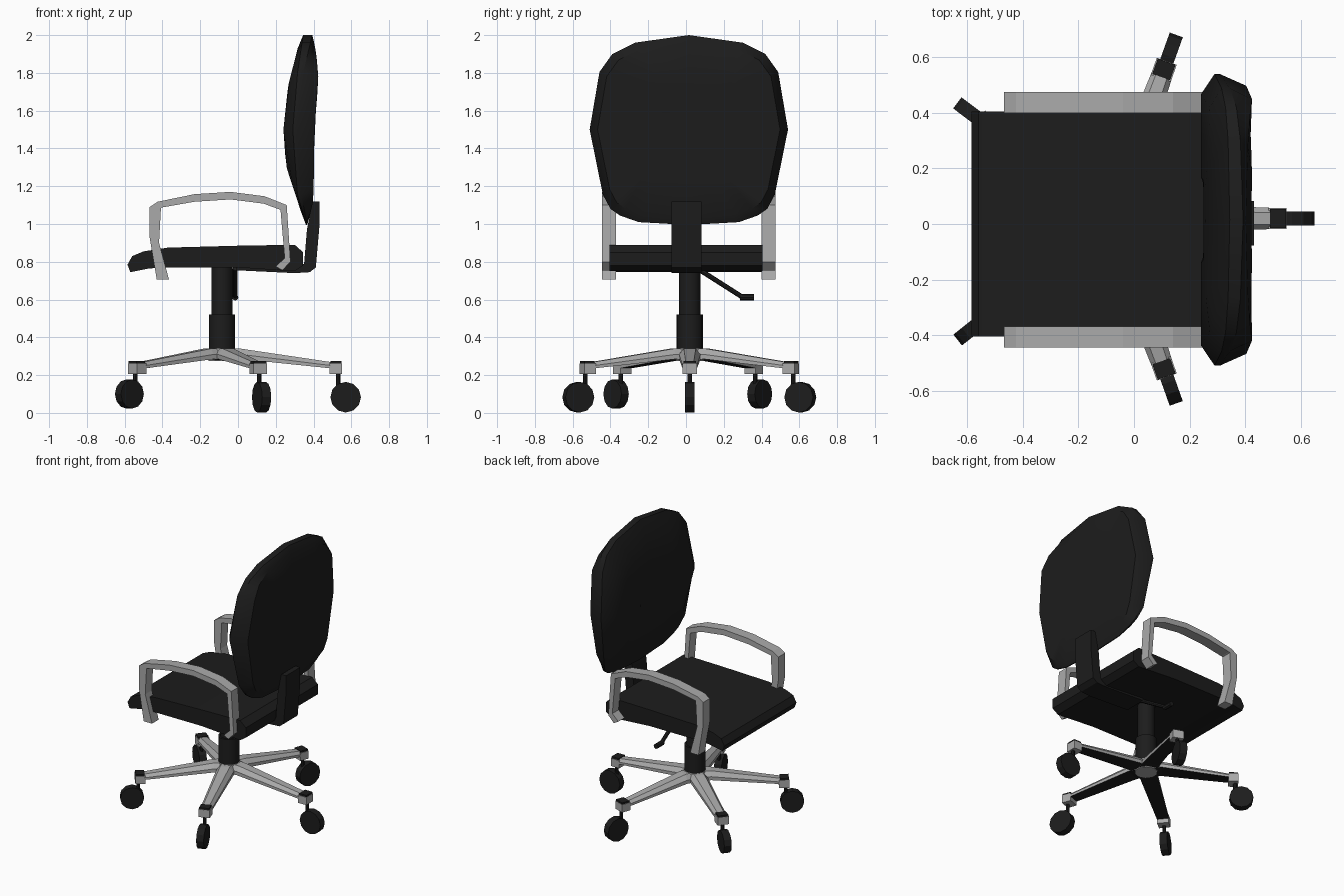
import bpy, bmesh, math
from mathutils import Vector, Matrix

if "Cube" in bpy.data.objects:
    bpy.data.objects.remove(bpy.data.objects["Cube"])

CY = 0.015                       # centre line of the chair
HUB = Vector((-0.085, 0.02, 0))  # axis of column and base


def material(name, v):
    m = bpy.data.materials.new(name)
    m.diffuse_color = (v, v, v, 1)
    m.use_nodes = True
    m.node_tree.nodes["Principled BSDF"].inputs["Base Color"].default_value = m.diffuse_color
    return m


BLACK = material("black", 0.012)
GREY = material("grey", 0.4)


def finish(name, bm, mats, smooth=None):
    bmesh.ops.recalc_face_normals(bm, faces=bm.faces)
    me = bpy.data.meshes.new(name)
    bm.to_mesh(me)
    bm.free()
    ob = bpy.data.objects.new(name, me)
    bpy.context.collection.objects.link(ob)
    for m in mats:
        me.materials.append(m)
    if smooth:
        bpy.context.view_layer.objects.active = ob
        ob.select_set(True)
        bpy.ops.object.shade_smooth_by_angle(angle=math.radians(smooth))
        ob.select_set(False)
    return ob


def loft(bm, rings, caps=True):
    vs = [[bm.verts.new(p) for p in r] for r in rings]
    n = len(vs[0])
    for a, b in zip(vs, vs[1:]):
        for i in range(n):
            bm.faces.new((a[i], a[(i + 1) % n], b[(i + 1) % n], b[i]))
    if caps:
        bm.faces.new(vs[0])
        bm.faces.new(vs[-1])
    return vs


def prism(name, pts, y0, y1, mat, smooth=None):
    bm = bmesh.new()
    loft(bm, [[(x, y, z) for x, z in pts] for y in (y0, y1)])
    return finish(name, bm, [mat], smooth)


def tube(name, a, b, r, segs, mat, smooth=40):
    a, b = Vector(a), Vector(b)
    rot = (b - a).to_track_quat('Z', 'Y').to_matrix().to_4x4()
    bm = bmesh.new()
    bmesh.ops.create_cone(bm, cap_ends=True, segments=segs, radius1=r, radius2=r,
                          depth=(b - a).length,
                          matrix=Matrix.Translation((a + b) / 2) @ rot)
    return finish(name, bm, [mat], smooth)


def interp(table, z):
    for (z0, x0), (z1, x1) in zip(table, table[1:]):
        if z <= z1:
            t = max(0, (z - z0) / (z1 - z0))
            return x0 + t * (x1 - x0)
    return table[-1][1]


# Seat cushion
prism("seat", [(-0.57, 0.745), (-0.585, 0.785), (-0.56, 0.83), (-0.5, 0.855), (-0.37, 0.875),
               (0, 0.885), (0.3, 0.89), (0.345, 0.85), (0.345, 0.78), (0.3, 0.75),
               (0, 0.77), (-0.36, 0.77), (-0.47, 0.765)], -0.405, 0.405, BLACK, 35)

# Bracket from under the seat up to the backrest
prism("back_bracket", [(-0.01, 0.775), (-0.01, 0.755), (0.3, 0.74), (0.38, 0.745), (0.412, 0.77),
                       (0.432, 1.0), (0.432, 1.118), (0.395, 1.118), (0.365, 0.97),
                       (0.35, 0.79), (0.29, 0.775)], -0.077, 0.082, BLACK)

# Backrest: rim outline with curved front and rear skins
half = [(0, 2.0), (0.285, 1.96), (0.405, 1.90), (0.473, 1.805), (0.525, 1.5),
        (0.455, 1.155), (0.415, 1.08), (0.365, 1.045), (0.265, 1.01), (0, 0.995)]
outline = half + [(-y, z) for y, z in half[-2:0:-1]]
FRONT = [(1.0, 0.355), (1.305, 0.255), (1.495, 0.24), (1.73, 0.265), (1.965, 0.325), (2.0, 0.34)]
RIM_F = [(1.0, 0.36), (1.155, 0.315), (1.5, 0.29), (1.8, 0.315), (2.0, 0.345)]
RIM_R = [(1.0, 0.366), (1.155, 0.335), (1.5, 0.31), (1.8, 0.345), (2.0, 0.393)]
REAR = [(1.0, 0.37), (1.13, 0.40), (1.47, 0.402), (1.69, 0.42), (1.78, 0.425), (1.9, 0.415), (2.0, 0.395)]


def ring(table, s):
    pts = [(y * s, 1.5 + (z - 1.5) * s) for y, z in outline]
    return [(interp(table, z), CY + y, z) for y, z in pts]


bm = bmesh.new()
loops = loft(bm, [ring(FRONT, 0.3), ring(FRONT, 0.6), ring(FRONT, 0.86), ring(RIM_F, 1),
                  ring(RIM_R, 1), ring(REAR, 0.92), ring(REAR, 0.6), ring(REAR, 0.3)])
finish("backrest", bm, [BLACK], 35)

# Armrests: one bent strip on each side
outer = [(-0.43, 0.705), (-0.468, 0.93), (-0.468, 1.09), (-0.425, 1.118), (-0.23, 1.158),
         (-0.04, 1.17), (0.14, 1.147), (0.258, 1.1), (0.278, 0.80), (0.235, 0.755)]
inner = [(-0.365, 0.705), (-0.418, 0.9), (-0.408, 1.085), (-0.4, 1.088), (-0.23, 1.118),
         (-0.04, 1.13), (0.135, 1.108), (0.225, 1.075), (0.247, 0.82), (0.2, 0.775)]
for side, y0 in (("left", -0.445), ("right", 0.4)):
    prism(side + "_armrest", outer + inner[::-1], y0, y0 + 0.075, GREY)

# Column
h = lambda z: HUB + Vector((0, 0, z))
tube("column_lower", h(0.3), h(0.52), 0.069, 16, BLACK)
tube("column_upper", h(0.5), h(0.785), 0.056, 16, BLACK)
tube("hub", h(0.275), h(0.342), 0.075, 10, GREY)

# Height lever
tube("lever_rod", (-0.015, 0.06, 0.765), (-0.015, 0.3, 0.612), 0.013, 8, BLACK)
tube("lever_handle", (-0.015, 0.285, 0.612), (-0.015, 0.36, 0.612), 0.017, 8, BLACK)

# Five legs with tip sockets and casters
casters = [(0.57, 0.02), (0.125, 0.605), (-0.575, 0.39), (-0.575, -0.37), (0.125, -0.57)]
for i, (cx, cy) in enumerate(casters, 1):
    d = Vector((cx, cy, 0)) - HUB
    L = d.length
    d.normalize()
    s = Vector((-d.y, d.x, 0))

    def at(r, w, z):
        return HUB + d * r + s * w + Vector((0, 0, z))

    def section(r, w, z0, z1):
        zm = z0 + (z1 - z0) * 0.45
        return [at(r, -w, z0), at(r, w, z0), at(r, w, zm), at(r, w * 0.55, z1),
                at(r, -w * 0.55, z1), at(r, -w, zm)]

    def box(r0, r1, w, z0, z1):
        return [[at(r, a, z) for a, z in ((-w, z0), (w, z0), (w, z1), (-w, z1))] for r in (r0, r1)]

    bm = bmesh.new()
    loft(bm, [section(0.0, 0.06, 0.275, 0.342), section(0.1, 0.057, 0.285, 0.34),
              section(L - 0.07, 0.038, 0.235, 0.268)])
    bmesh.ops.recalc_face_normals(bm, faces=bm.faces)
    for f in bm.faces:
        if f.normal.z < -0.7:
            f.material_index = 1
    finish(f"leg_{i}", bm, [GREY, BLACK])

    bm = bmesh.new()
    loft(bm, box(L - 0.085, L - 0.02, 0.038, 0.207, 0.262))
    finish(f"leg_socket_{i}", bm, [GREY])
    bm = bmesh.new()
    loft(bm, box(L - 0.08, L - 0.022, 0.034, 0.255, 0.274))
    finish(f"leg_cap_{i}", bm, [BLACK])

    tube(f"caster_stem_{i}", at(L - 0.04, 0, 0.12), at(L - 0.04, 0, 0.21), 0.012, 8, BLACK)
    zc = 0.1 if i in (3, 4) else 0.083
    tube(f"caster_wheel_{i}", at(L, -0.025, zc), at(L, 0.025, zc), 0.077 if i in (3, 4) else 0.081,
         12, BLACK, 25)
# Close the skins' flat centres by triangulated caps already made in the loft
